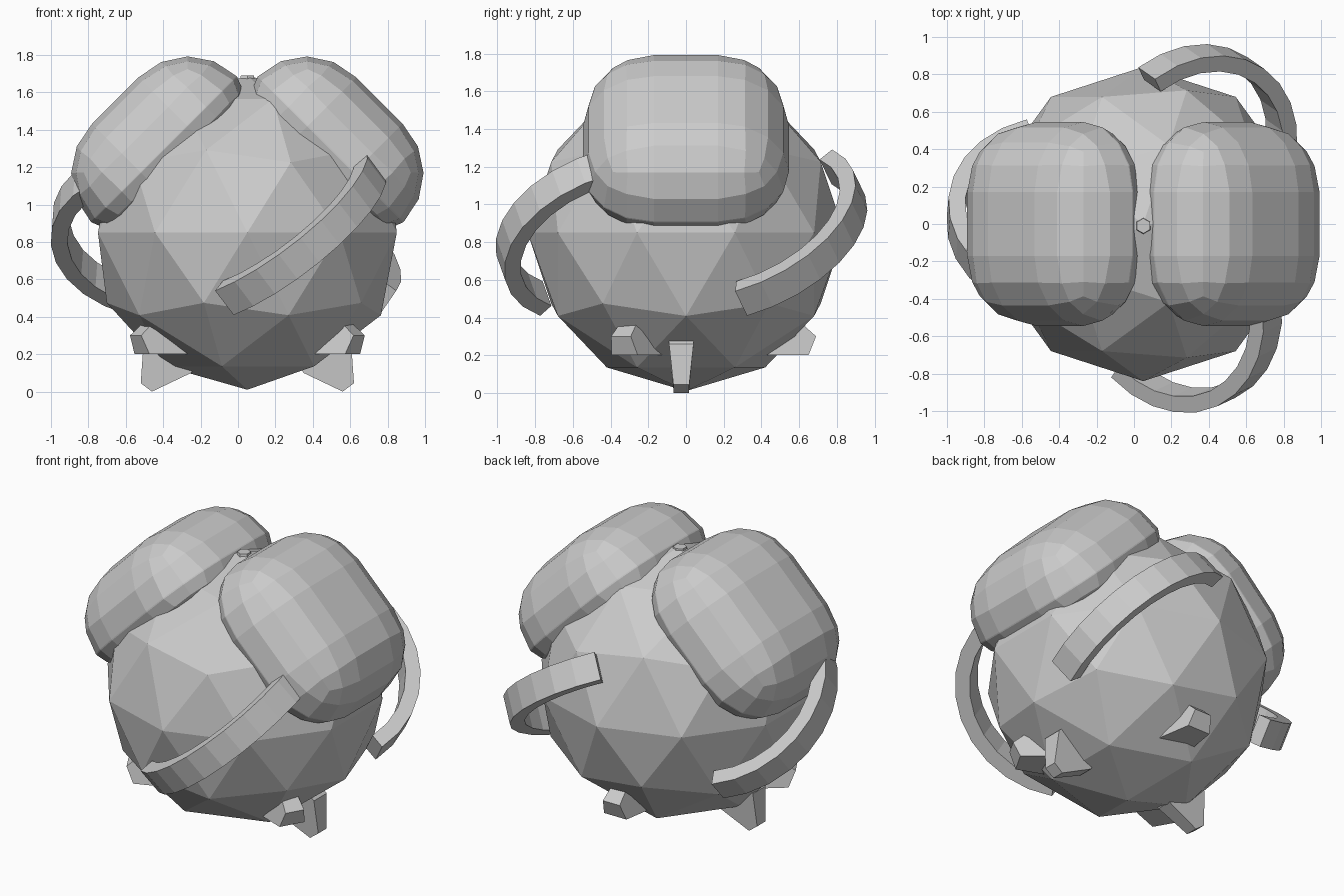
import bpy, bmesh
from math import radians, sin, cos
from mathutils import Matrix

if "Cube" in bpy.data.objects:
    bpy.data.objects.remove(bpy.data.objects["Cube"])

CENTRE = Matrix.Translation((0.05, 0, 0.85))


def finish(name, bm, matrix):
    bmesh.ops.recalc_face_normals(bm, faces=bm.faces)
    mesh = bpy.data.meshes.new(name)
    bm.to_mesh(mesh)
    bm.free()
    obj = bpy.data.objects.new(name, mesh)
    bpy.context.collection.objects.link(obj)
    obj.matrix_world = matrix
    return obj


def prism(name, profile, matrix):
    """Closed (radius, z, half width) profile in the xz plane, thickened along y."""
    bm = bmesh.new()
    a = [bm.verts.new((x, -w, z)) for x, z, w in profile]
    b = [bm.verts.new((x, w, z)) for x, z, w in profile]
    n = len(profile)
    bm.faces.new(a)
    bm.faces.new(b[::-1])
    for i in range(n):
        j = (i + 1) % n
        bm.faces.new((a[i], a[j], b[j], b[i]))
    finish(name, bm, matrix)


def rot(deg, axis='Z'):
    return Matrix.Rotation(radians(deg), 4, axis)


# faceted ball body
bm = bmesh.new()
bmesh.ops.create_icosphere(bm, subdivisions=2, radius=0.84)
finish("body", bm, CENTRE)

# two rounded cushions leaning out at 45 degrees, squashed on the underside
for side, tilt in (("left", -45), ("right", 45)):
    bm = bmesh.new()
    bmesh.ops.create_cube(bm, size=2, matrix=Matrix.Diagonal((0.55, 0.545, 0.38, 1)))
    bmesh.ops.bevel(bm, geom=bm.edges[:], offset=0.375, segments=4,
                    profile=0.5, affect='EDGES')
    for v in bm.verts:
        v.co.z *= 0.97 if v.co.z > 0 else 0.5
    finish(side + "_cushion", bm,
           CENTRE @ rot(tilt, 'Y') @ Matrix.Translation((0, 0, 0.63)))

# three curved bands spiralling around the body
for k in range(3):
    bm = bmesh.new()
    rings = []
    steps = 10
    for i in range(steps + 1):
        t = radians(-66 + 132 * i / steps)
        rings.append([bm.verts.new((0.41 + r * cos(t), r * sin(t), w))
                      for r, w in ((0.55, -0.085), (0.64, -0.085),
                                   (0.64, 0.085), (0.55, 0.085))])
    for p, q in zip(rings, rings[1:]):
        for j in range(4):
            m = (j + 1) % 4
            bm.faces.new((p[j], p[m], q[m], q[j]))
    bm.faces.new(rings[0])
    bm.faces.new(rings[-1][::-1])
    finish(f"band_{k + 1}", bm, CENTRE @ rot(-65 + 120 * k) @ rot(40, 'X'))

# three stubby studs around the underside
STUD = [(0.40, 0.40, 0.10), (0.60, 0.38, 0.05), (0.69, 0.30, 0.06),
        (0.65, 0.20, 0.08), (0.40, 0.20, 0.12)]
for k in range(3):
    prism(f"stud_{k + 1}", STUD, Matrix.Translation((0.05, 0, 0)) @ rot(-30 + 120 * k))

# two small feet
FOOT = [(0.20, 0.30, 0.07), (0.30, 0.10, 0.05), (0.51, 0.0, 0.04),
        (0.57, 0.045, 0.042), (0.555, 0.26, 0.065), (0.40, 0.40, 0.07)]
for side, sx in (("right", 1), ("left", -1)):
    prism(side + "_foot", [(x * sx, z, w) for x, z, w in FOOT],
          Matrix.Translation((0.05, -0.025, 0)))

# small peg on the crown
bm = bmesh.new()
bmesh.ops.create_cone(bm, cap_ends=True, segments=6, radius1=0.06, radius2=0.04, depth=0.1)
finish("crown_peg", bm, Matrix.Translation((0.05, -0.01, 1.64)))
